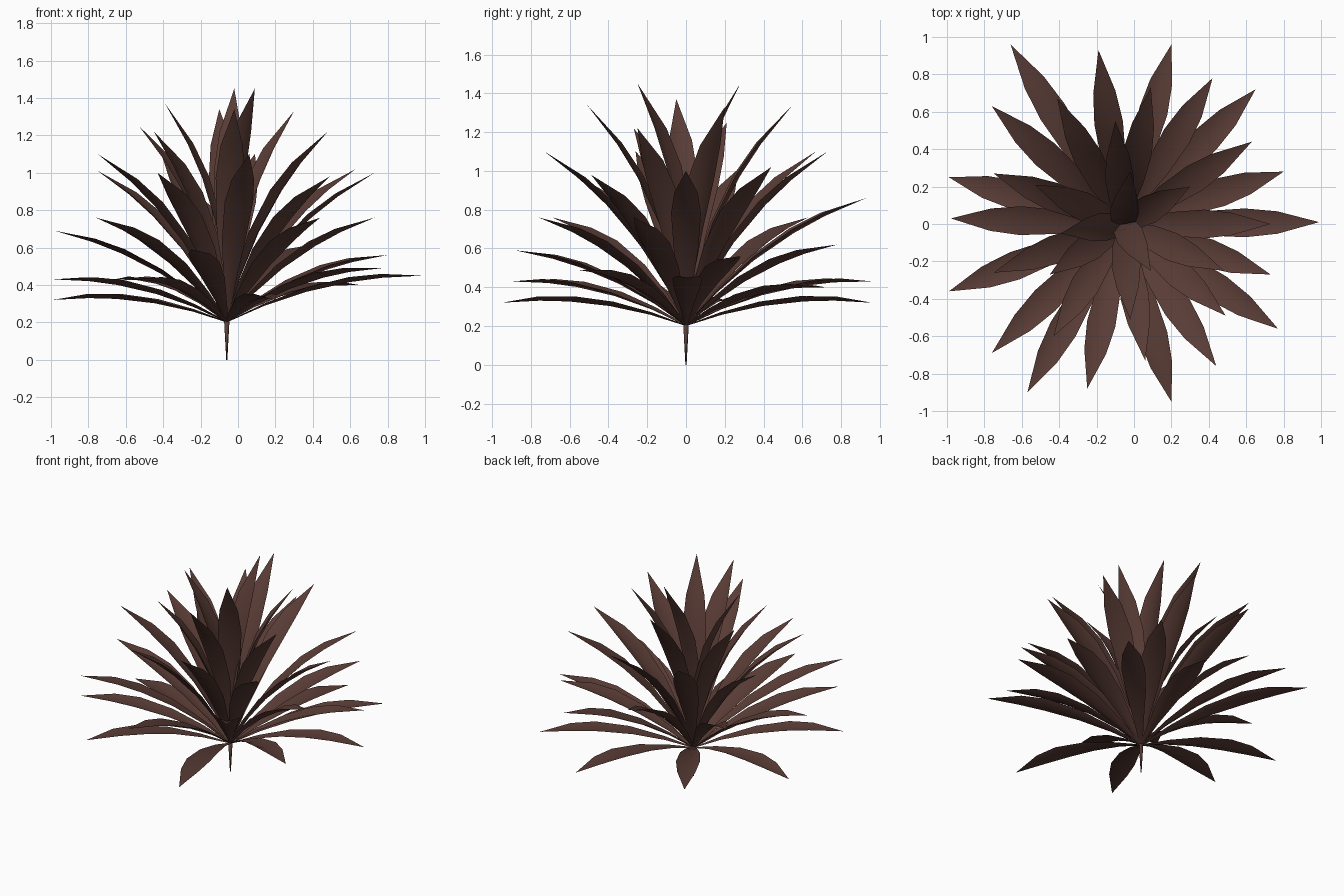
import bpy, bmesh
from mathutils import Vector

old_cube = bpy.data.objects.get("Cube")
if old_cube:
    bpy.data.objects.remove(old_cube, do_unlink=True)

# One dark reddish brown for the whole plant
brown = bpy.data.materials.new("dark_brown")
brown.use_nodes = True
brown.diffuse_color = (0.10, 0.045, 0.036, 1)
brown.node_tree.nodes["Principled BSDF"].inputs["Base Color"].default_value = brown.diffuse_color

CROWN = Vector((-0.06, 0, 0.2))
UP = Vector((0, 0, 1))
BOW = 0.052         # arch of a level blade, relative to its length
EXTRA_BOW = 0.024   # added arch of an upright blade
CHANNEL = 0.35      # how far the blade edges rise above the midrib

# Blade outline: position along the midrib, half width
OUTLINE = [(0, 0.009), (0.2, 0.034), (0.42, 0.064), (0.64, 0.077), (0.8, 0.06)]

# Leaf tips, tier by tier, from the spreading outer leaves to the upright heart
TIERS = {
    "lowest": [(0.65, 0.72, 0.4), (-0.99, 0.25, 0.32), (0.2, -0.95, 0.32)],
    "spreading": [(0.2, 0.96, 0.32), (-0.99, -0.36, 0.43), (0.77, -0.56, 0.49)],
    "arching": [(0.99, 0.01, 0.45), (-0.66, 0.96, 0.43), (-0.57, -0.9, 0.43)],
    "outer": [(0.8, 0.28, 0.56), (-0.76, 0.63, 0.76), (-0.25, -0.88, 0.59)],
    "lower_middle": [(0.42, 0.78, 0.62), (-0.98, 0.03, 0.69), (0.44, -0.76, 0.76)],
    "middle": [(-0.19, 0.93, 0.86), (-0.76, -0.69, 0.76), (0.73, -0.27, 0.76)],
    "upper_middle": [(0.73, 0, 1.0), (-0.41, 0.67, 1.1), (-0.43, -0.6, 1.0)],
    "raised": [(0.63, 0.44, 1.02), (-0.75, 0.27, 1.01), (0.06, -0.73, 1.1)],
    "steep": [(0.09, 0.73, 1.1), (-0.75, -0.26, 1.1), (0.49, -0.49, 0.98)],
    "inner": [(0.48, -0.25, 1.22), (-0.53, 0.21, 1.25), (-0.45, -0.27, 1.22)],
    "upright": [(-0.1, 0.55, 1.34), (-0.02, -0.51, 1.34), (0.3, 0.2, 1.33)],
    "heart": [(0.09, -0.25, 1.45), (-0.02, 0.28, 1.45), (-0.39, -0.05, 1.37)],
}


def finish(name, bm):
    mesh = bpy.data.meshes.new(name)
    bm.to_mesh(mesh)
    bm.free()
    mesh.materials.append(brown)
    for polygon in mesh.polygons:
        polygon.use_smooth = True
    obj = bpy.data.objects.new(name, mesh)
    bpy.context.collection.objects.link(obj)


def make_leaf(name, tip):
    """A pointed, channelled blade arching from the crown to its tip."""
    tip = Vector(tip)
    chord = tip - CROWN
    side = UP.cross(chord).normalized()
    lift = chord.cross(side).normalized()
    bow = BOW * chord.length + EXTRA_BOW * chord.z
    control = (CROWN + tip) / 2 + lift * bow * 2
    bm = bmesh.new()
    rows = []
    for t, half in OUTLINE:
        rib = CROWN * (1 - t) ** 2 + control * 2 * t * (1 - t) + tip * t ** 2
        edge = lift * half * CHANNEL
        points = (rib - side * half + edge, rib, rib + side * half + edge)
        rows.append([bm.verts.new(p) for p in points])
    for low, high in zip(rows, rows[1:]):
        for k in range(2):
            bm.faces.new((low[k], low[k + 1], high[k + 1], high[k]))
    point = bm.verts.new(tip)
    for k in range(2):
        bm.faces.new((rows[-1][k], rows[-1][k + 1], point))
    bm.normal_update()
    # Blade upper surface faces the lift direction
    if sum(f.normal.dot(lift) for f in bm.faces) < 0:
        bmesh.ops.reverse_faces(bm, faces=bm.faces[:])
    finish(name, bm)


for tier, tips in TIERS.items():
    for number, tip in enumerate(tips, 1):
        make_leaf(f"{tier}_leaf_{number}", tip)

# Thin stem tapering down to the ground
stem = bmesh.new()
bmesh.ops.create_cone(stem, cap_ends=True, segments=8, radius1=0.003,
                      radius2=0.015, depth=CROWN.z + 0.02)
bmesh.ops.translate(stem, verts=stem.verts[:], vec=(CROWN.x, 0, CROWN.z / 2 + 0.01))
finish("stem", stem)
